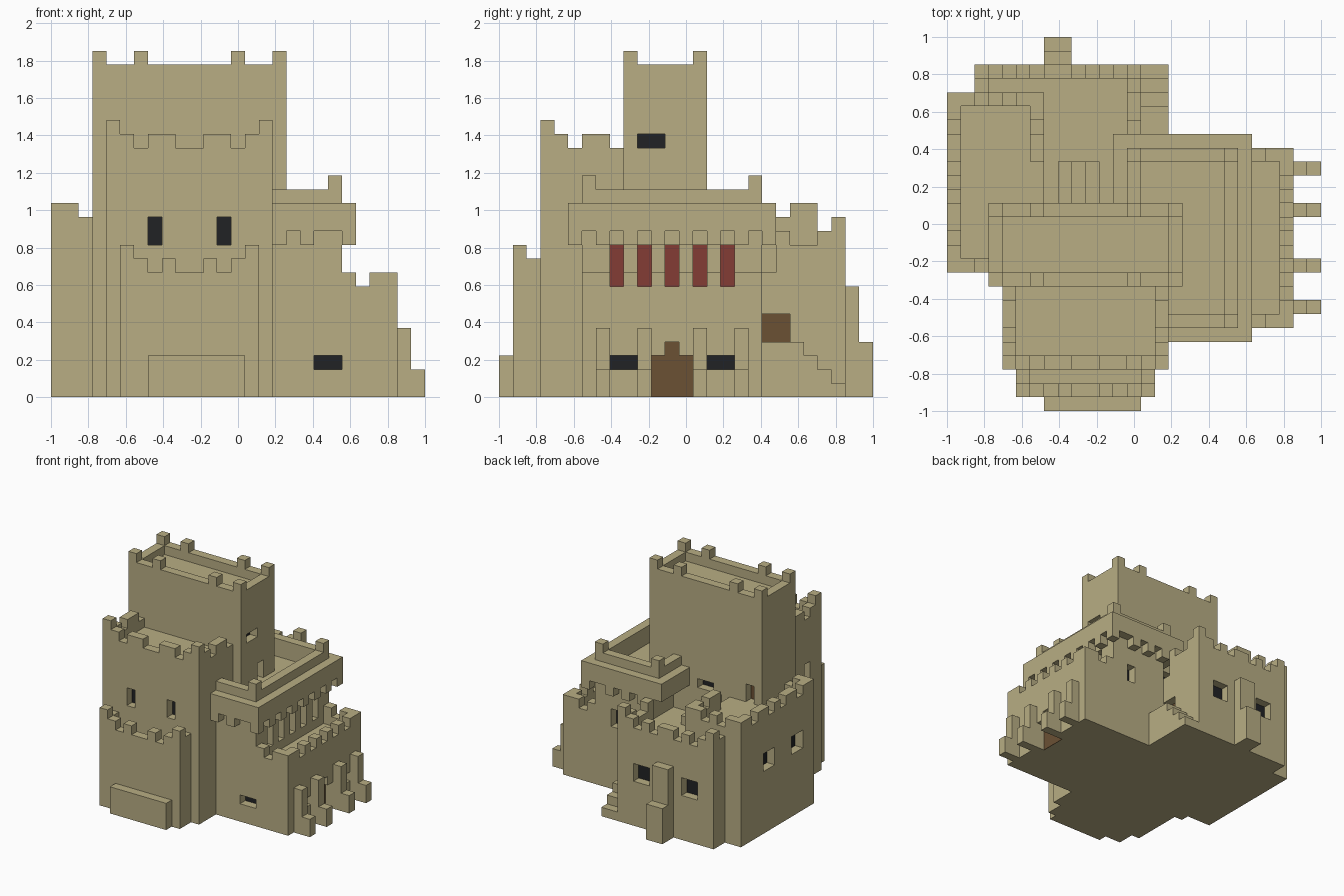
import bpy
import bmesh
from mathutils import Vector

if "Cube" in bpy.data.objects:
    bpy.data.objects.remove(bpy.data.objects["Cube"], do_unlink=True)

UNIT = 2 / 27  # one block of the building grid
HEIGHTS = {".": 0, "-": 1, "=": 2}


def material(name, colour):
    mat = bpy.data.materials.new(name)
    mat.use_nodes = True
    rgba = (*colour, 1)
    mat.diffuse_color = rgba
    mat.node_tree.nodes["Principled BSDF"].inputs["Base Color"].default_value = rgba
    return mat


STONE = material("sandstone", (0.48, 0.42, 0.23))
WOOD = material("brown wood", (0.147, 0.082, 0.034))
RED = material("dark red", (0.23, 0.045, 0.036))
DARK = material("dark opening", (0.015, 0.016, 0.018))


def boxes(name, parts, mat=STONE):
    """One object from boxes given as x, y and z ranges in grid blocks."""
    bm = bmesh.new()
    for xs, ys, zs in parts:
        low = Vector((xs[0], ys[0], zs[0]))
        high = Vector((xs[1], ys[1], zs[1]))
        centre, size = (low + high) / 2, high - low
        for v in bmesh.ops.create_cube(bm, size=1)["verts"]:
            p = centre + v.co * size
            v.co = ((p.x * UNIT) - 1, (p.y * UNIT) - 1, p.z * UNIT)
    mesh = bpy.data.meshes.new(name)
    bm.to_mesh(mesh)
    bm.free()
    mesh.materials.append(mat)
    obj = bpy.data.objects.new(name, mesh)
    bpy.context.collection.objects.link(obj)
    return obj


def block(name, xs, ys, zs, mat=STONE):
    return boxes(name, [(xs, ys, zs)], mat)


def wall(name, axis, start, across, floor, base, pattern):
    """One-block-thick wall along an axis with a battlement pattern on top."""
    parts = []
    for i, char in enumerate(pattern):
        along = (start + i, start + i + 1)
        side = (across, across + 1)
        xs, ys = (along, side) if axis == "x" else (side, along)
        parts.append((xs, ys, (floor, base + HEIGHTS[char])))
    return boxes(name, parts)


def opening(obj, name, face, plane, along, zs, mat):
    """Cut a one-block recess in a face and close its back with a plate."""
    inward = -1 if face[0] == "+" else 1
    depth = sorted((plane + inward, plane - inward))
    back = sorted((plane + inward, plane + inward * 0.95))
    cut_z = (zs[0] - (zs[0] == 0), zs[1])

    def ranges(d, z):
        return (d, along, z) if face[1] == "x" else (along, d, z)

    cutter = block("cutter", *ranges(depth, cut_z))
    cutter.hide_render = True
    mod = obj.modifiers.new("recess", "BOOLEAN")
    mod.operation = "DIFFERENCE"
    mod.solver = "EXACT"
    mod.object = cutter
    graph = bpy.context.evaluated_depsgraph_get()
    graph.update()
    mesh = bpy.data.meshes.new_from_object(obj.evaluated_get(graph))
    obj.modifiers.clear()
    obj.data = mesh
    bpy.data.objects.remove(cutter, do_unlink=True)
    block(name, *ranges(back, zs), mat)


# Tall keep with its roof parapet
keep = block("keep", (3, 17), (9, 15), (0, 23))
for label, y in (("front", 9), ("back", 14)):
    wall("keep_parapet_" + label, "x", 3, y, 23, 24, "-..-......-..-")
for label, x in (("right", 3), ("left", 16)):
    wall("keep_parapet_" + label, "y", 9, x, 23, 24, "-....-")
opening(keep, "keep_slit_left", "+x", 17, (10, 12), (18, 19), DARK)
opening(keep, "keep_balcony_door", "+x", 17, (12, 13), (13, 15), WOOD)
opening(keep, "keep_slit_back", "+y", 15, (9, 11), (12, 13), DARK)
opening(keep, "keep_back_door", "+y", 15, (4, 5), (12, 14), WOOD)

# Front tower
tower = block("front_tower", (4, 16), (3, 9), (0, 17))
wall("front_tower_parapet", "x", 4, 3, 17, 18, "=-.--..--.-=")
for label, x in (("right", 4), ("left", 15)):
    wall("front_tower_parapet_" + label, "y", 3, x, 17, 18, "=-.--.")
for i, x in enumerate((7, 12)):
    opening(tower, f"front_window_{i}", "-y", 3, (x, x + 1), (11, 13), DARK)
opening(tower, "front_tower_side_window", "-x", 4, (5, 6), (11, 13), DARK)

# Low bastion and step at the front
block("front_bastion", (5, 15), (1, 3), (0, 8))
wall("bastion_parapet", "x", 5, 1, 8, 9, "=-.-..-.-=")
for label, x in (("right", 5), ("left", 14)):
    wall("bastion_parapet_" + label, "y", 1, x, 8, 9, "=-")
block("front_plinth", (7, 14), (0, 1), (0, 3))

# Side wing on the right with battlements
wing = block("right_wing", (0, 7), (10, 23), (0, 12))
wall("wing_parapet_front", "x", 0, 10, 12, 13, "--.")
wall("wing_parapet_side", "y", 10, 0, 12, 13, "--.--.-.--.--")
wall("wing_parapet_back", "x", 0, 22, 12, 13, "--.-.--")
wall("wing_parapet_inner", "y", 18, 6, 12, 13, "--.--")
for i, y in enumerate((12, 17)):
    opening(wing, f"wing_window_{i}", "-x", 0, (y, y + 2), (7, 9), DARK)

# Back hall with roof stair and buttress
hall = block("back_hall", (2, 14), (15, 25), (0, 9))
wall("hall_parapet_back", "x", 2, 24, 9, 11, "=-.-.--.-.-=")
wall("hall_parapet_right", "y", 23, 2, 9, 11, "-=")
wall("hall_parapet_left", "y", 20, 13, 9, 11, "-..-=")
for i, x in enumerate((4, 10)):
    opening(hall, f"hall_window_{i}", "+y", 25, (x, x + 2), (5, 7), DARK)
opening(hall, "hall_side_door", "+x", 14, (19, 21), (4, 6), WOOD)
boxes("roof_stair", [((8 + i, 9 + i), (15, 18), (8, 12 - i)) for i in range(4)])
boxes("back_buttress", [((7, 9), (25, 26), (0, 8)), ((7, 9), (26, 27), (0, 4))])

# Outside stair beside the hall
block("stair_landing", (14, 16), (19, 22), (0, 4))
boxes("outside_stair", [((14, 16), (22 + i, 23 + i), (0, 3 - i)) for i in range(3)])

# Gate house on the left
house = block("gate_house", (14, 21), (6, 19), (0, 12))
for i in range(5):
    y = 8 + 2 * i
    opening(house, f"red_panel_{i}", "+x", 21, (y, y + 1), (8, 11), RED)
opening(house, "house_front_window", "-y", 6, (19, 21), (2, 3), DARK)
opening(house, "house_back_window", "+y", 19, (18, 19), (7, 9), DARK)

# Lower gate terrace
terrace = block("gate_terrace", (21, 25), (6, 19), (0, 7))
wall("terrace_parapet", "y", 6, 24, 7, 8, "--.-.-.-.-.--")
for label, y in (("front", 6), ("back", 18)):
    wall("terrace_parapet_" + label, "x", 21, y, 7, 8, "-.--")
for i, y in enumerate((8, 15)):
    opening(terrace, f"gate_window_{i}", "+x", 25, (y, y + 2), (2, 3), DARK)
opening(terrace, "gate", "+x", 25, (11, 14), (0, 3), WOOD)
opening(terrace, "gate_top", "+x", 25, (12, 13), (3, 4), WOOD)
for i, y in enumerate((7, 10, 14, 17)):
    boxes(f"gate_buttress_{i}", [((25, 26), (y, y + 1), (0, 5)),
                                 ((26, 27), (y, y + 1), (0, 2))])

# Overhanging balcony with corbels and raised parapet
block("balcony_floor", (12, 22), (5, 20), (12, 13))
for label, y in (("front", 5), ("back", 19)):
    wall("balcony_ledge_" + label, "x", 12, y, 13, 14, "." * 10)
    boxes("balcony_corbels_" + label,
          [((x, x + 1), (y, y + 1), (11, 12)) for x in (14, 16, 18, 21)])
for label, x in (("right", 12), ("left", 21)):
    wall("balcony_ledge_" + label, "y", 5, x, 13, 14, "." * 15)
boxes("balcony_corbels_left",
      [((21, 22), (y, y + 1), (11, 12)) for y in range(5, 20, 2)])
for label, y in (("front", 6), ("back", 18)):
    wall("balcony_parapet_" + label, "x", 13, y, 13, 15, "-......-")
for label, x in (("right", 13), ("left", 20)):
    wall("balcony_parapet_" + label, "y", 6, x, 13, 15, "-...........-")
